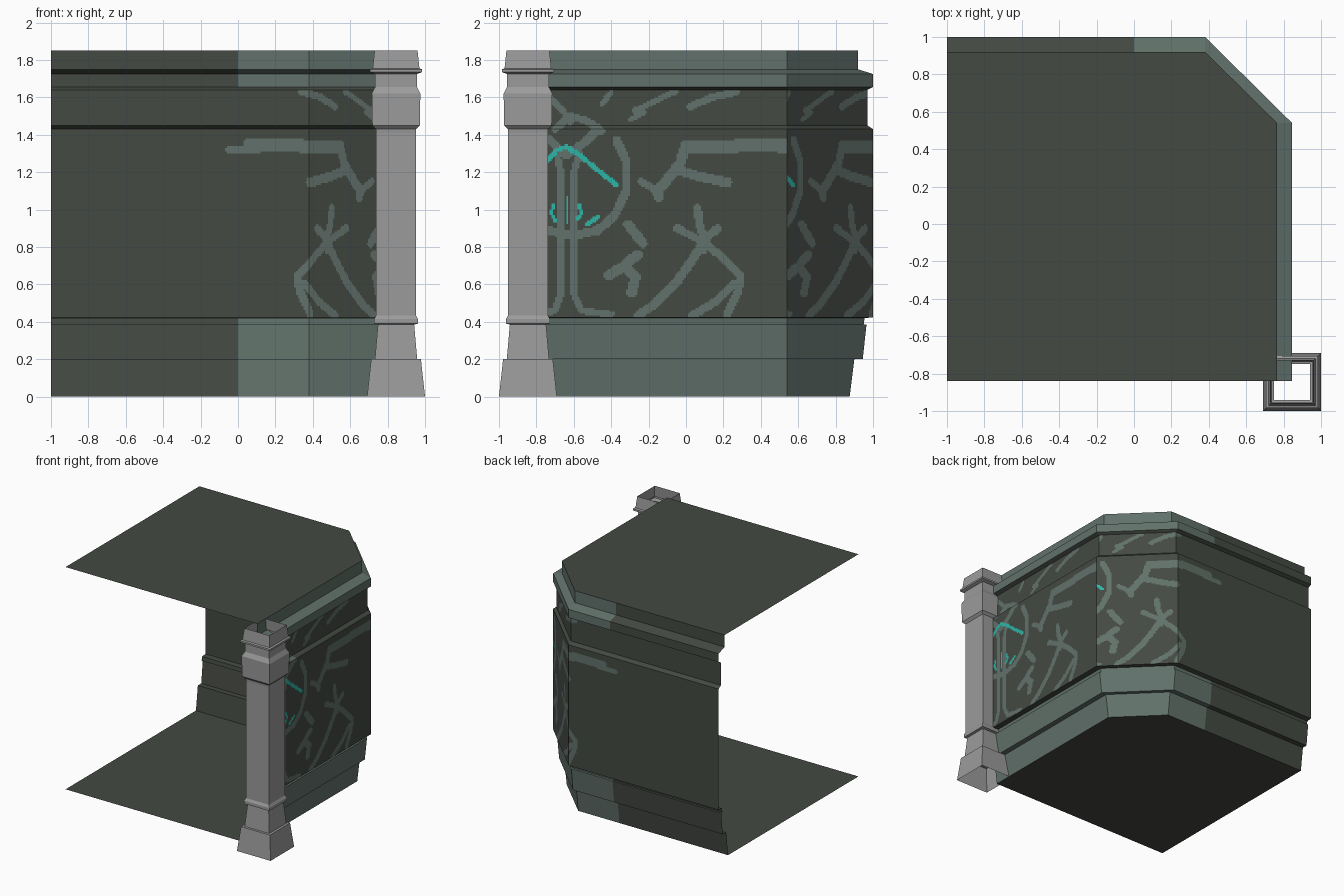
import bpy, bmesh, math

if "Cube" in bpy.data.objects:
    bpy.data.objects.remove(bpy.data.objects["Cube"])


def mat(name, rgb):
    m = bpy.data.materials.new(name)
    m.diffuse_color = (*rgb, 1)
    m.use_nodes = True
    m.node_tree.nodes["Principled BSDF"].inputs["Base Color"].default_value = m.diffuse_color
    return m


DARK = mat("dark_stone", (0.058, 0.067, 0.055))
LIGHT = mat("light_stone", (0.12, 0.165, 0.145))
TEAL = mat("teal_inlay", (0.025, 0.47, 0.39))
GREY = mat("grey_stone", (0.33, 0.33, 0.33))


def finish(name, bm, mats):
    bmesh.ops.remove_doubles(bm, verts=bm.verts, dist=1e-5)
    me = bpy.data.meshes.new(name)
    bm.to_mesh(me)
    bm.free()
    for m in mats:
        me.materials.append(m)
    ob = bpy.data.objects.new(name, me)
    bpy.context.collection.objects.link(ob)
    return ob


# Wall outline, moved inward by d
def outline(d):
    return [(.845 - d, -.84), (.845 - d, .54), (.38, 1 - d), (-1, 1 - d)]


# Moulding profile: (inset, height)
PROFILE = [(.125, 0), (.1, .2), (.055, .2), (.035, .385), (.05, .387), (.045, .42),
           (0, .424), (0, 1.43), (.03, 1.45), (.03, 1.64), (0, 1.655),
           (0, 1.725), (.08, 1.75), (.08, 1.85)]

# Painted strokes: (radius, points along wall and height)
BRANCH = [
    (.035, [(0, 1.335), (.5, 1.345), (.55, 1.345)]),
    (.017, [(.5, 1.32), (.66, 1.32)]),
    (.028, [(-.01, 1.32), (-.03, 1.25), (-.1, 1.16), (-.16, 1.10), (-.145, 1.07)]),
    (.020, [(-.24, 1.15), (-.17, 1.11)]),
    (.026, [(-.04, 1.21), (.06, 1.18), (.22, 1.145)]),
]
TREE = [
    (.022, [(.06, 1.01), (.07, .93), (.10, .84), (.09, .78)]),
    (.024, [(.10, .84), (.04, .74), (-.06, .60), (-.16, .50), (-.26, .43)]),
    (.022, [(-.05, .90), (.09, .83), (.20, .74), (.29, .65), (.28, .56), (.22, .44)]),
    (.022, [(.25, .60), (.16, .51), (.03, .43)]),
    (.022, [(.10, .84), (.17, .90)]),
    (.028, [(-.41, .65), (-.33, .70), (-.26, .76)]),
    (.028, [(-.33, .70), (-.27, .64), (-.29, .56)]),
    (.026, [(-.31, .92), (-.23, .82)]),
]
EMBLEM = [
    (.024, [(-.37, 1.37), (-.32, 1.26), (-.32, 1.10), (-.38, .97), (-.47, .89), (-.60, .86), (-.74, .89)]),
    (.018, [(-.69, 1.30), (-.67, 1.2), (-.67, .55), (-.70, .46), (-.80, .44)]),
    (.018, [(-.57, 1.30), (-.60, 1.2), (-.60, .55), (-.56, .46), (-.40, .44)]),
    (.022, [(-.74, 1.38), (-.64, 1.29), (-.54, 1.36), (-.48, 1.42)]),
    (.020, [(-.70, 1.43), (-.62, 1.50), (-.52, 1.47), (-.45, 1.42)]),
]
FRIEZE = [
    (.018, [(-.74, 1.61), (-.66, 1.53), (-.62, 1.47)]),
    (.014, [(-.45, 1.56), (-.40, 1.63)]),
    (.016, [(-.27, 1.53), (-.06, 1.63)]),
    (.012, [(-.30, 1.48), (-.22, 1.52)]),
    (.020, [(.02, 1.55), (.14, 1.60), (.27, 1.63)]),
]
INLAY = [
    (.013, [(-.75, 1.25), (-.69, 1.32), (-.64, 1.335), (-.58, 1.30), (-.47, 1.21), (-.37, 1.13)]),
    (.008, [(-.635, 1.06), (-.635, .93)]),
    (.010, [(-.71, 1.02), (-.72, .98), (-.70, .94)]),
    (.010, [(-.57, 1.02), (-.56, .98), (-.58, .95)]),
    (.012, [(-.53, .92), (-.47, .96)]),
]


def segments(strokes):
    return [(r, *a, *b) for r, p in strokes for a, b in zip(p, p[1:])]


STONE_SEGS = segments(BRANCH + TREE + EMBLEM + FRIEZE)
TEAL_SEGS = segments(INLAY)


def near_row(segs, z):
    return [s for s in segs if min(s[2], s[4]) - s[0] <= z <= max(s[2], s[4]) + s[0]]


def hit(segs, u, z):
    for r, ax, az, bx, bz in segs:
        dx, dz = bx - ax, bz - az
        t = ((u - ax) * dx + (z - az) * dz) / (dx * dx + dz * dz)
        t = max(0, min(1, t))
        if math.hypot(u - ax - t * dx, z - az - t * dz) < r:
            return True
    return False


# Three-sided wall: every band is cut into runs of one colour
bm = bmesh.new()
WALLS = [(-.84, .54, 138), (-.42, .23, 65), (.23, 1.61, 138)]
for (d0, z0), (d1, z1) in zip(PROFILE, PROFILE[1:]):
    painted = z0 > .42 and z1 < 1.65
    rows = max(1, round((z1 - z0) / .01)) if painted else 1
    for k in range(rows):
        f0, f1 = k / rows, (k + 1) / rows
        za, zb = z0 + (z1 - z0) * f0, z0 + (z1 - z0) * f1
        low = outline(d0 + (d1 - d0) * f0)
        high = outline(d0 + (d1 - d0) * f1)
        zm = (za + zb) / 2
        teal, stone = near_row(TEAL_SEGS, zm), near_row(STONE_SEGS, zm)
        for w, (u0, u1, n) in enumerate(WALLS):
            cols = []
            for i in range(n):
                u = u0 + (u1 - u0) * (i + .5) / n
                if painted:
                    c = 2 if hit(teal, u, zm) else 1 if hit(stone, u, zm) else 0
                else:
                    c = 1 if u < .61 and (z1 < .421 or z0 > 1.65) else 0
                cols.append(c)

            def point(line, i, z):
                (ax, ay), (bx, by) = line[w], line[w + 1]
                t = i / n
                return bm.verts.new((ax + (bx - ax) * t, ay + (by - ay) * t, z))

            start = 0
            for i in range(1, n + 1):
                if i == n or cols[i] != cols[start]:
                    f = bm.faces.new([point(low, start, za), point(low, i, za),
                                      point(high, i, zb), point(high, start, zb)])
                    f.material_index = cols[start]
                    start = i
finish("wall", bm, [DARK, LIGHT, TEAL])

# Floor and roof plates
for name, d, z in (("floor_plate", .125, 0), ("roof_plate", .08, 1.85)):
    bm = bmesh.new()
    vs = [bm.verts.new((x, y, z)) for x, y in outline(d) + [(-1, -.84)]]
    f = bm.faces.new(vs)
    if z == 0:
        f.normal_flip()
    finish(name, bm, [DARK])

# Square hollow corner column: (half width, height)
COLUMN = [(.155, 0), (.133, .2), (.113, .2), (.097, .385), (.117, .39), (.117, .415),
          (.106, .435), (.106, 1.41), (.108, 1.43), (.127, 1.45), (.13, 1.62),
          (.112, 1.655), (.112, 1.725), (.139, 1.735), (.139, 1.75), (.125, 1.755), (.115, 1.85)]
bm = bmesh.new()
rings = [[bm.verts.new((.845 + sx * h, -.845 + sy * h, z))
          for sx, sy in ((-1, -1), (1, -1), (1, 1), (-1, 1))] for h, z in COLUMN]
for a, b in zip(rings, rings[1:]):
    for i in range(4):
        j = (i + 1) % 4
        bm.faces.new((a[i], a[j], b[j], b[i]))
finish("corner_column", bm, [GREY])
